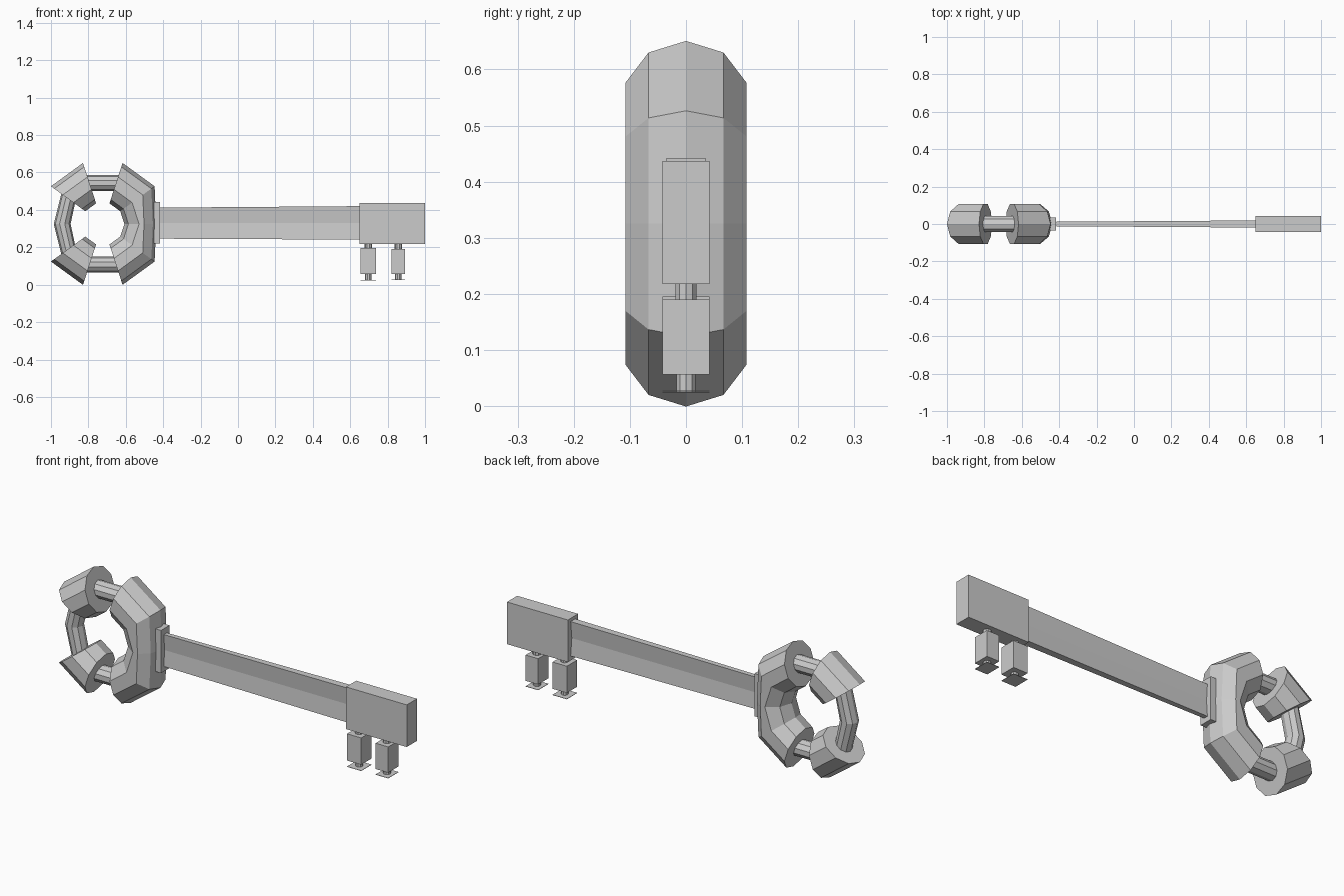
import bpy, bmesh
from math import cos, sin, pi

if "Cube" in bpy.data.objects:
    bpy.data.objects.remove(bpy.data.objects["Cube"])


def make(name, build):
    bm = bmesh.new()
    build(bm)
    bmesh.ops.recalc_face_normals(bm, faces=bm.faces)
    me = bpy.data.meshes.new(name)
    bm.to_mesh(me)
    bm.free()
    ob = bpy.data.objects.new(name, me)
    bpy.context.collection.objects.link(ob)
    return ob


def loft(bm, rings, closed=False):
    loops = [[bm.verts.new(p) for p in r] for r in rings]
    n = len(loops[0])
    for i in range(len(loops) - (0 if closed else 1)):
        a, b = loops[i], loops[(i + 1) % len(loops)]
        for j in range(n):
            k = (j + 1) % n
            bm.faces.new((a[j], a[k], b[k], b[j]))
    if not closed:
        bm.faces.new(loops[0])
        bm.faces.new(loops[-1])


def box(name, x0, x1, y, z0, z1):
    def build(bm):
        loft(bm, [[(x0, -y, z), (x1, -y, z), (x1, y, z), (x0, y, z)] for z in (z0, z1)])
    return make(name, build)


def peg(name, x, r, z0, z1, sides=10):
    def build(bm):
        loft(bm, [[(x + r * cos(2 * pi * i / sides), r * sin(2 * pi * i / sides), z)
                   for i in range(sides)] for z in (z0, z1)])
    return make(name, build)


# Ten-sided bow: thin ring with three thick collars, flattened where the shaft joins
CX, CZ, MAJOR, THICK, THIN, SIDES = -0.723, 0.325, 0.229, 0.1135, 0.045, 10


def bow_section(step, r):
    a = step * 2 * pi / SIDES
    pts = []
    for j in range(SIDES):
        t = j * 2 * pi / SIDES
        rho = MAJOR + r * cos(t)
        if step == 0 and cos(t) > 0:
            rho *= 0.835
        if step == 5:
            rho -= 0.012
        pts.append((CX + rho * cos(a), r * sin(t), CZ + rho * sin(a)))
    return pts


steps = [(-2, THICK), (-1, THICK), (0, THICK), (1, THICK), (2, THICK),
         (2, THIN), (3, THIN), (3, THICK), (4, THICK), (4, THIN), (5, THIN),
         (6, THIN), (6, THICK), (7, THICK), (7, THIN), (8, THIN)]
make("bow_ring", lambda bm: loft(bm, [bow_section(*s) for s in steps], closed=True))

# Collar plate between bow and shaft
box("shaft_collar", -0.45, -0.418, 0.035, 0.22, 0.442)


# Flat shaft, slightly flared toward the bit, with a shallow groove on each side
def shaft_section(x, y, z0, z1):
    m = (z0 + z1) / 2
    return [(x, -y, z0), (x, -y * 0.5, m), (x, -y, z1),
            (x, y, z1), (x, y * 0.5, m), (x, y, z0)]


make("shaft", lambda bm: loft(bm, [shaft_section(-0.42, 0.012, 0.246, 0.412),
                                   shaft_section(0.66, 0.019, 0.241, 0.42)]))

# Bit block
box("bit_block", 0.65, 1.0, 0.042, 0.218, 0.437)

# Two teeth: upper peg, block, lower peg and thin end plate
for i, (x, half, top, foot) in enumerate([(0.697, 0.041, 0.195, 0.025),
                                          (0.857, 0.036, 0.19, 0.028)], 1):
    peg(f"tooth_{i}_upper_peg", x, 0.02, top, 0.22)
    box(f"tooth_{i}_block", x - half, x + half, 0.042, 0.056, top)
    peg(f"tooth_{i}_lower_peg", x, 0.018, foot, 0.057)
    box(f"tooth_{i}_end_plate", x - half, x + half, 0.042, foot - 0.002, foot)
